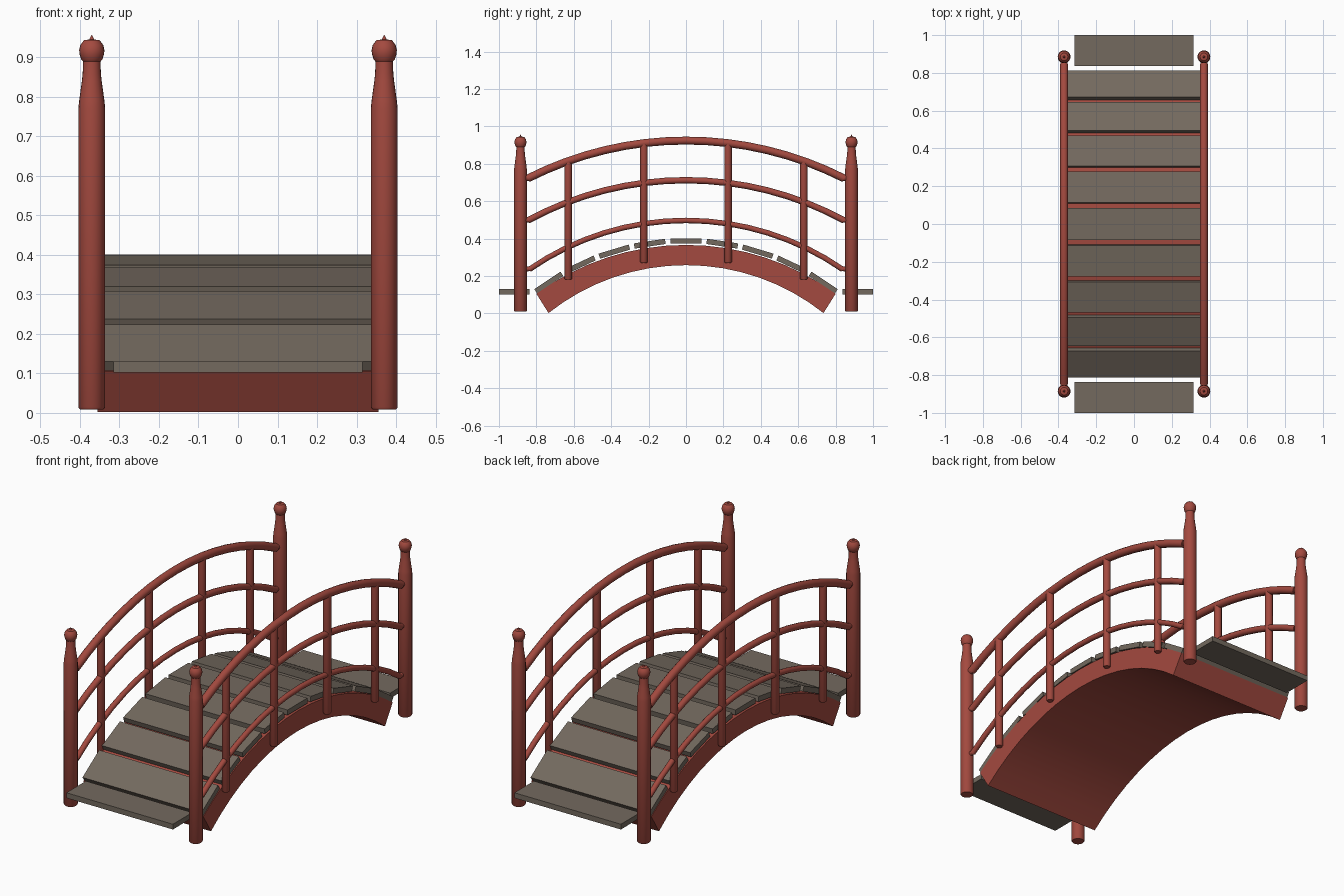
import bpy, bmesh, math
from mathutils import Vector, Matrix

if "Cube" in bpy.data.objects:
    bpy.data.objects.remove(bpy.data.objects["Cube"])


def material(name, rgb):
    m = bpy.data.materials.new(name)
    m.diffuse_color = (*rgb, 1)
    m.use_nodes = True
    m.node_tree.nodes["Principled BSDF"].inputs["Base Color"].default_value = m.diffuse_color
    return m


RED = material("red paint", (0.37, 0.068, 0.05))
WOOD = material("weathered wood", (0.172, 0.142, 0.113))


def finish(name, bm, mat, smooth=False):
    bmesh.ops.recalc_face_normals(bm, faces=bm.faces[:])
    me = bpy.data.meshes.new(name)
    bm.to_mesh(me)
    bm.free()
    me.materials.append(mat)
    ob = bpy.data.objects.new(name, me)
    bpy.context.collection.objects.link(ob)
    if smooth:
        bpy.ops.object.select_all(action='DESELECT')
        bpy.context.view_layer.objects.active = ob
        ob.select_set(True)
        bpy.ops.object.shade_smooth_by_angle(angle=math.radians(40))
    return ob


def arc(apex, y_end, z_end, n):
    """Points (y, z) on a circular arc from -y_end to y_end."""
    sag = apex - z_end
    r = (y_end ** 2 + sag ** 2) / (2 * sag)
    a = math.asin(y_end / r)
    return [(r * math.sin(t), apex - r + r * math.cos(t))
            for t in (a * (2 * i / n - 1) for i in range(n + 1))]


def loft(bm, rings):
    """Skin a list of rings of points and cap both ends."""
    vs = [[bm.verts.new(p) for p in ring] for ring in rings]
    n = len(vs[0])
    for a, b in zip(vs, vs[1:]):
        for i in range(n):
            bm.faces.new((a[i], a[(i + 1) % n], b[(i + 1) % n], b[i]))
    bm.faces.new(vs[0])
    bm.faces.new(vs[-1])


def upright(name, x, y, profile, sides):
    bm = bmesh.new()
    loft(bm, [[(x + r * math.cos(2 * math.pi * i / sides),
                y + r * math.sin(2 * math.pi * i / sides), z)
               for i in range(sides)] for r, z in profile])
    finish(name, bm, RED, True)


def tube(name, x, path, radius, sides=12):
    """Round bar along (y, z) points in the plane at x."""
    bm = bmesh.new()
    rings = []
    for k, (y, z) in enumerate(path):
        p, q = path[max(k - 1, 0)], path[min(k + 1, len(path) - 1)]
        t = Vector((0, q[0] - p[0], q[1] - p[1])).normalized()
        up = Vector((0, -t.z, t.y))
        rings.append([Vector((x, y, z)) + radius * (
            math.cos(2 * math.pi * i / sides) * Vector((1, 0, 0)) +
            math.sin(2 * math.pi * i / sides) * up) for i in range(sides)])
    loft(bm, rings)
    finish(name, bm, RED, True)


def plank(name, y, z, tilt, half_x, depth, thick):
    bm = bmesh.new()
    bmesh.ops.create_cube(bm, size=1, matrix=Matrix.Translation((0, y, z)) @
                          Matrix.Rotation(tilt, 4, 'X') @
                          Matrix.Diagonal((2 * half_x, depth, thick, 1)))
    finish(name, bm, WOOD)


# Arched base slab
bm = bmesh.new()
top, low = arc(0.366, 0.80, 0.105, 16), arc(0.258, 0.735, 0.002, 16)
loft(bm, [[(-0.355, *t), (0.355, *t), (0.355, *b), (-0.355, *b)]
          for t, b in zip(top, low)])
finish("arched_base", bm, RED, True)

# Deck planks along the arch, plus flat planks at each end
R = 1.323
for i in range(-4, 5):
    a = math.radians(8.42 * i)
    plank(f"deck_plank_{i + 5}", R * math.sin(a), 0.387 - R + R * math.cos(a),
          -a, 0.352, 0.168, 0.028)
for s in (-1, 1):
    plank("end_plank", s * 0.918, 0.116, 0, 0.315, 0.164, 0.028)

# Posts with ball finials
post = [(0.030, 0.009), (0.034, 0.014), (0.034, 0.77), (0.032, 0.79),
        (0.025, 0.84), (0.023, 0.86), (0.022, 0.889), (0.027, 0.895),
        (0.031, 0.908), (0.032, 0.918), (0.029, 0.931), (0.023, 0.939),
        (0.020, 0.943), (0.006, 0.945), (0.001, 0.956)]
for sx in (-1, 1):
    x = 0.37 * sx
    for sy in (-1, 1):
        upright("post", x, 0.885 * sy, post, 20)
        # Balusters
        for y, z0, z1 in ((0.63, 0.18, 0.81), (0.225, 0.27, 0.905)):
            upright("baluster", x, y * sy,
                    [(0.016, z0), (0.02, z0 + 0.006), (0.02, z1)], 12)
    # Curved rails with stubs entering the posts
    for name, apex, y, z, r in (("top_rail", 0.924, 0.845, 0.722, 0.021),
                                ("middle_rail", 0.712, 0.845, 0.497, 0.017),
                                ("lower_rail", 0.497, 0.838, 0.235, 0.0145)):
        tube(name, x, arc(apex, y, z, 16), r)
        for sy in (-1, 1):
            tube(name + "_stub", x, [(sy * (y - 0.012), z + 0.004),
                                     (sy * 0.875, z)], r * 0.85)
